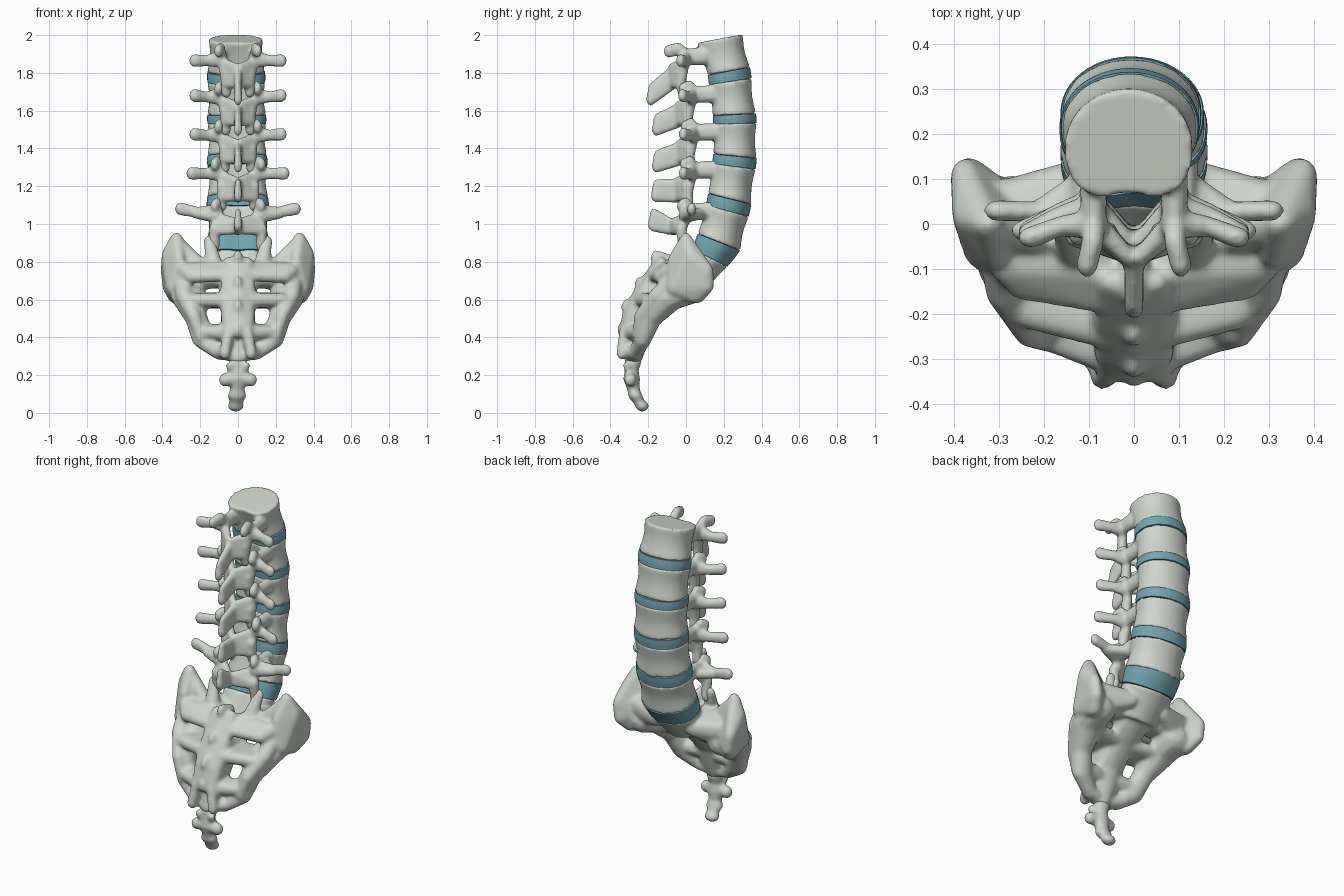
import bpy, bmesh, math
from mathutils import Vector

BALL = bmesh.new()
bmesh.ops.create_icosphere(BALL, subdivisions=2, radius=1)
DIRS = [v.co.copy() for v in BALL.verts]
BALL.free()


def blob(bm, pts, mirror=False):
    """Convex hull around ellipsoids (x, y, z, r) or (x, y, z, rx, ry, rz)."""
    for side in ((1, -1) if mirror else (1,)):
        part = bmesh.new()
        for p in pts:
            r = p[3:] if len(p) == 6 else (p[3],) * 3
            for d in DIRS:
                part.verts.new((side * p[0] + d.x * r[0], p[1] + d.y * r[1], p[2] + d.z * r[2]))
        bmesh.ops.convex_hull(part, input=part.verts[:])
        bmesh.ops.delete(part, geom=[v for v in part.verts if not v.link_faces], context='VERTS')
        bmesh.ops.recalc_face_normals(part, faces=part.faces[:])
        tmp = bpy.data.meshes.new("tmp")
        part.to_mesh(tmp)
        part.free()
        bm.from_mesh(tmp)
        bpy.data.meshes.remove(tmp)


def chain(bm, pts, mirror=False):
    for a, b in zip(pts, pts[1:]):
        blob(bm, [a, b], mirror)


def drum(bm, low, high, waist, n=48, steps=8):
    """Kidney-section block between end plates (back y, back z, front y, front z, half width)."""
    rings = []
    for i in range(steps + 1):
        t = i / steps
        e = [a + (b - a) * t for a, b in zip(low, high)]
        s = 1 - waist * math.sin(math.pi * t) ** 1.3
        back, front = Vector((0, e[0], e[1])), Vector((0, e[2], e[3]))
        mid, half = (back + front) / 2, (front - back) / 2
        ring = []
        for k in range(n):
            a = 2 * math.pi * k / n
            c, u = math.cos(a), math.sin(a)
            d = u
            if u < 0:
                d = -abs(u) ** 0.75 + 0.2 * math.exp(-(c / 0.4) ** 2)
            co = mid + half * d * (s if u > 0 else (1 + s) / 2)
            # the column leans slightly sideways towards the top
            ring.append(bm.verts.new((e[4] * s * c - 0.012 * max(0, co.z - 1), co.y, co.z)))
        rings.append(ring)
    for r, q in zip(rings, rings[1:]):
        for k in range(n):
            bm.faces.new((r[k], r[(k + 1) % n], q[(k + 1) % n], q[k]))
    bm.faces.new(rings[0][::-1])
    bm.faces.new(rings[-1])


def material(name, rgb):
    m = bpy.data.materials.new(name)
    m.diffuse_color = (*rgb, 1)
    return m


BONE = material("bone", (.62, .67, .61))
DISC = material("disc_blue", (.17, .38, .45))


def finish(name, bm, fuse=True, mat=BONE, rounds=5):
    me = bpy.data.meshes.new(name)
    bmesh.ops.recalc_face_normals(bm, faces=bm.faces[:])
    bm.to_mesh(me)
    bm.free()
    me.materials.append(mat)
    ob = bpy.data.objects.new(name, me)
    bpy.context.collection.objects.link(ob)
    if fuse:
        m = ob.modifiers.new("fuse", 'REMESH')
        m.mode, m.voxel_size, m.use_smooth_shade = 'VOXEL', 0.009, True
        s = ob.modifiers.new("soften", 'SMOOTH')
        s.factor, s.iterations = 0.5, rounds
    else:
        bpy.ops.object.select_all(action='DESELECT')
        ob.select_set(True)
        bpy.context.view_layer.objects.active = ob
        bpy.ops.object.shade_smooth_by_angle(angle=math.radians(40))


# end plates from top to bottom: (back y, back z, front y, front z, half width)
PLATES = [
    ((.04, 1.955, .3, 2.004, .143), (.10, 1.785, .338, 1.83, .152)),
    ((.105, 1.735, .347, 1.772, .153), (.125, 1.572, .37, 1.585, .155)),
    ((.128, 1.528, .373, 1.535, .155), (.128, 1.372, .373, 1.348, .158)),
    ((.122, 1.322, .368, 1.29, .158), (.10, 1.165, .345, 1.105, .162)),
    ((.09, 1.105, .332, 1.04, .164), (.045, .955, .287, .86, .164)),
]
SACRAL_PLATE = (.02, .875, .22, .775, .158)

# arch data: (pedicle y, pedicle z, transverse tip, spinous tip y, z, facet x, upper facet y)
ARCHES = [
    (.01, 1.885, (.24, -.03, 1.865), -.18, 1.68, .062, -.09),
    (.045, 1.685, (.24, -.02, 1.68), -.15, 1.52, .065, -.01),
    (.055, 1.485, (.24, -.015, 1.475), -.15, 1.325, .07, 0),
    (.045, 1.285, (.255, -.015, 1.268), -.155, 1.17, .085, -.005),
    (.015, 1.065, (.315, .03, 1.08), -.17, 1.015, .125, -.02),
]

# lumbar vertebrae
for i, ((top, bot), (yp, zp, tip, sy, sz, fx, uy)) in enumerate(zip(PLATES, ARCHES)):
    bm = bmesh.new()
    drum(bm, bot, top, 0.07)
    last = i == 4
    drop = .1 if last else .145
    px = .112 if last else .09
    # pedicles
    chain(bm, [(px, top[0] + .06, zp + .005, .032, .03, .05), (px, yp, zp, .03, .028, .045)], True)
    # transverse processes
    tx, ty, tz = tip
    chain(bm, [(px, yp - .01, zp - .01, .035, .035, .05), ((px + tx) / 2, (yp + ty) / 2 + .005, (zp + tz) / 2 - .01, .024, .023, .03),
               (tx - .01, ty, tz, .03, .024, .036)], True)
    if last:
        blob(bm, [(.13, .08, zp - .01, .03), (.12, 0, zp - .02, .04), (.22, .02, zp - .01, .028)], True)
    # laminae
    blob(bm, [(px - .01, yp - .015, zp - .03, .026), (.012, yp - .085, zp - .05, .018),
              (.012, yp - .085, zp - drop, .02), (fx, yp - .04, zp - drop, .028)], True)
    # upper facets
    ux = .104 + .02 * (i > 2)
    chain(bm, [(px, yp, zp, .03, .03, .035), (ux - .012, (yp + uy) / 2, zp + .042, .025, .03, .035),
               (ux, uy, zp + .03, .024, .03, .036)], True)
    # lower facets
    chain(bm, [(fx, yp - .04, zp - .09, .03, .03, .035), (fx, yp - .03, zp - .185, .028, .026, .034)], True)
    # spinous process
    blob(bm, [(0, yp - .08, zp - .07, .022, .018, .028), (0, yp - .075, zp - drop, .022, .018, .028),
              (0, sy, sz + .04, .016, .022, .03), (0, sy - .008, sz - .02, .022, .024, .036)])
    finish("lumbar_vertebra_%d" % (i + 1), bm)

# discs
for i in range(5):
    bm = bmesh.new()
    drum(bm, PLATES[i + 1][0] if i < 4 else SACRAL_PLATE, PLATES[i][1], -0.012)
    finish("disc_%d" % (i + 1), bm, False, DISC)

# sacrum: central column
bm = bmesh.new()
drum(bm, (-.06, .72, .09, .635, .12), SACRAL_PLATE, 0.03)
chain(bm, [(0, .01, .69, .11, .075, .055), (0, -.12, .595, .098, .065, .05), (0, -.215, .48, .085, .05, .05),
           (0, -.255, .37, .075, .055, .045), (0, -.28, .285, .05, .05, .03)])
# canal roof, side walls and middle crest
blob(bm, [(.05, -.13, .80, .03, .025, .03), (.06, -.21, .67, .03, .025, .03), (0, -.16, .78, .025), (0, -.235, .67, .025)], True)
blob(bm, [(.06, -.21, .67, .03, .025, .03), (.055, -.29, .53, .03, .025, .03), (0, -.235, .67, .025), (0, -.315, .54, .025)], True)
blob(bm, [(.055, -.29, .53, .03, .025, .03), (.05, -.325, .42, .028), (0, -.31, .54, .025), (0, -.325, .43, .025)], True)
chain(bm, [(.05, -.325, .43, .03), (.07, -.34, .315, .03, .03, .036)], True)
blob(bm, [(.06, -.10, .64, .03), (.065, -.2, .66, .03), (.06, -.21, .48, .03), (.06, -.29, .5, .03)], True)
blob(bm, [(.055, -.21, .48, .028), (.055, -.29, .5, .03), (.05, -.25, .36, .03), (.055, -.32, .37, .03)], True)
for y, z in ((-.16, .82), (-.245, .68), (-.315, .56), (-.335, .44)):
    blob(bm, [(0, y, z, .024, .03, .045), (0, y + .08, z - .03, .035, .03, .05)])
# upper facets of the sacrum
chain(bm, [(.13, -.06, .80, .045, .04, .04), (.145, -.03, .87, .036, .028, .035), (.15, -.015, .915, .033, .022, .03)], True)
# solid shoulder between column and wings, sloping down to the rear
blob(bm, [(.09, .03, .75, .05), (.30, .03, .745, .05), (.09, -.10, .76, .045), (.28, -.09, .75, .045)], True)
blob(bm, [(.08, -.10, .76, .045), (.28, -.09, .75, .045), (.07, -.17, .725, .03), (.25, -.135, .72, .035)], True)
blob(bm, [(.09, .02, .70, .04), (.24, .04, .70, .05), (.09, -.06, .70, .03), (.24, -.06, .7, .03)], True)
# wings
blob(bm, [(.11, .11, .735, .03, .04, .05), (.11, .0, .76, .03, .05, .06), (.29, .065, .74, .03, .035, .06),
          (.33, -.03, .75, .04, .04, .06), (.21, .06, .68, .04, .04, .03)], True)
blob(bm, [(.325, 0, .922, .036, .03, .036), (.37, .02, .83, .036, .045, .05), (.376, .105, .75, .034, .042, .05),
          (.365, .105, .67, .036, .045, .04), (.33, .05, .61, .04, .05, .033), (.335, -.06, .66, .045),
          (.31, -.06, .80, .035, .04, .05), (.27, .03, .7, .045)], True)
blob(bm, [(.31, -.0, .89, .038), (.25, -.02, .80, .045), (.20, -.03, .775, .045), (.34, .05, .78, .04)], True)
# side masses
chain(bm, [(.27, .03, .66, .10, .08, .085), (.26, -.085, .61, .093, .085, .07), (.222, -.19, .505, .06, .065, .06),
           (.18, -.23, .385, .065, .045, .048), (.09, -.27, .315, .048, .038, .038)], True)
chain(bm, [(.295, -.07, .70, .05), (.285, -.15, .62, .047), (.232, -.24, .51, .037), (.195, -.25, .4, .035)], True)
# webs between the openings
blob(bm, [(.05, -.11, .595, .04, .055, .042), (.23, -.09, .595, .05, .065, .042),
          (.06, -.245, .597, .03, .035, .038), (.24, -.19, .597, .03, .045, .038)], True)
blob(bm, [(.05, -.235, .425, .03, .045, .046), (.19, -.22, .425, .03, .04, .046), (.06, -.305, .425, .03, .03, .04),
          (.19, -.255, .43, .03)], True)
blob(bm, [(.05, -.27, .31, .03, .04, .038), (.13, -.25, .33, .03, .03, .033), (.07, -.32, .32, .03)], True)
finish("sacrum", bm, rounds=14)

# tailbone
bm = bmesh.new()
chain(bm, [(0, -.28, .27, .05, .045, .03), (0, -.288, .225, .042, .038, .025), (0, -.288, .18, .054, .045, .03),
           (-.003, -.278, .125, .038, .034, .022), (-.005, -.268, .09, .052, .038, .024),
           (-.008, -.25, .06, .036, .032, .018), (-.012, -.232, .036, .044, .036, .03)])
chain(bm, [(0, -.29, .185, .038), (.07, -.295, .175, .032, .032, .036)], True)
chain(bm, [(.02, -.29, .2, .022), (.045, -.315, .25, .02)], True)
finish("tailbone", bm)
